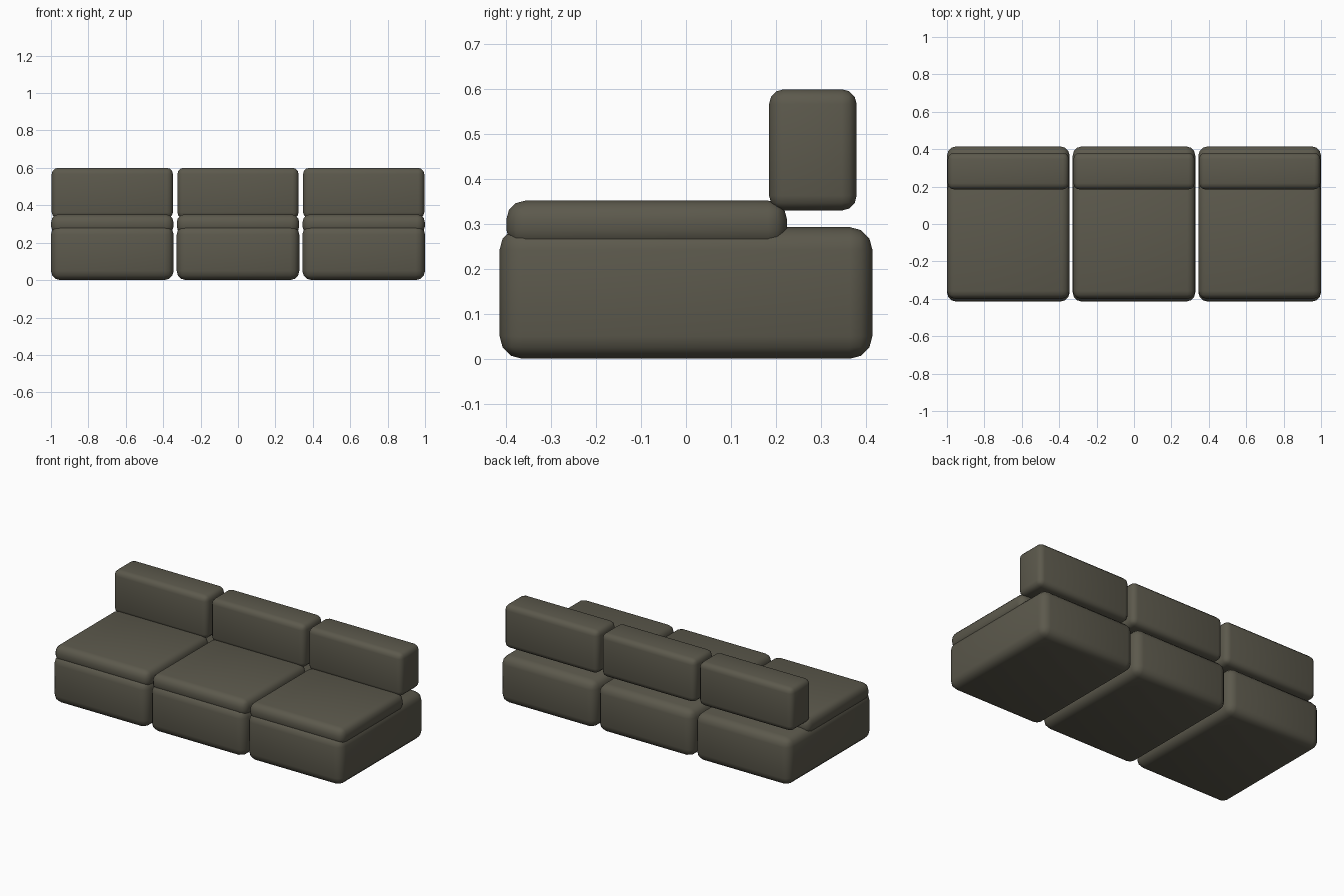
import bpy
import math

cube = bpy.data.objects.get("Cube")
if cube:
    bpy.data.objects.remove(cube, do_unlink=True)

# Single upholstery colour
fabric = bpy.data.materials.new("olive_grey_fabric")
colour = (0.107, 0.1, 0.073, 1)
fabric.use_nodes = True
fabric.diffuse_color = colour
bsdf = next(n for n in fabric.node_tree.nodes if n.type == "BSDF_PRINCIPLED")
bsdf.inputs["Base Color"].default_value = colour
bsdf.inputs["Roughness"].default_value = 0.9


def cushion(name, x, width, y_range, z_range, radius):
    """Soft rounded block spanning the given ranges."""
    y0, y1 = y_range
    z0, z1 = z_range
    bpy.ops.mesh.primitive_cube_add(size=1, location=(x, (y0 + y1) / 2, (z0 + z1) / 2))
    block = bpy.context.object
    block.name = name
    block.dimensions = (width, y1 - y0, z1 - z0)
    bpy.ops.object.transform_apply(location=False, rotation=False, scale=True)
    block.data.materials.append(fabric)
    bevel = block.modifiers.new("rounded_edges", "BEVEL")
    bevel.width = radius
    bevel.segments = 3
    bpy.ops.object.modifier_apply(modifier=bevel.name)
    bpy.ops.object.shade_smooth_by_angle(angle=math.radians(40))
    return block


# Three identical modules: base block, seat cushion, back cushion
spacing = 0.672
for side, step in (("right", -1), ("middle", 0), ("left", 1)):
    x = step * spacing
    cushion(side + "_base", x, 0.656, (-0.415, 0.415), (0, 0.293), 0.05)
    cushion(side + "_seat_cushion", x, 0.654, (-0.4, 0.225), (0.245, 0.352), 0.042)
    cushion(side + "_back_cushion", x, 0.648, (0.185, 0.38), (0.33, 0.6), 0.033)
